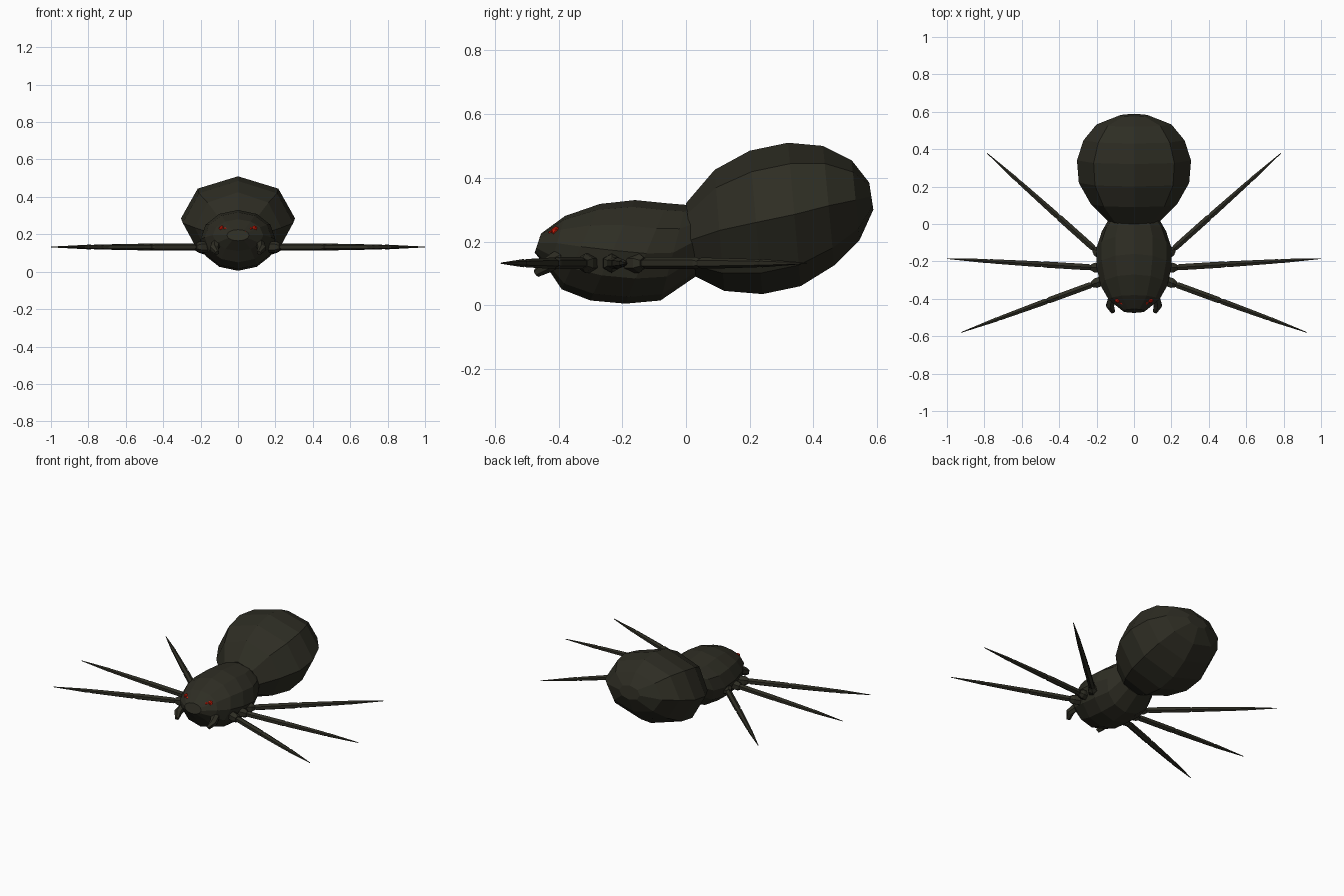
import bpy, bmesh, math
from mathutils import Vector

if "Cube" in bpy.data.objects:
    bpy.data.objects.remove(bpy.data.objects["Cube"])


def material(name, rgb):
    m = bpy.data.materials.new(name)
    m.diffuse_color = (*rgb, 1)
    m.use_nodes = True
    m.node_tree.nodes["Principled BSDF"].inputs["Base Color"].default_value = m.diffuse_color
    return m


DARK = material("dark_chitin", (0.027, 0.026, 0.017))
RED = material("eye_red", (0.62, 0.012, 0.003))


def finish(name, bm, mat):
    bmesh.ops.recalc_face_normals(bm, faces=bm.faces)
    me = bpy.data.meshes.new(name)
    bm.to_mesh(me)
    bm.free()
    me.materials.append(mat)
    ob = bpy.data.objects.new(name, me)
    bpy.context.collection.objects.link(ob)
    return ob


def loft(name, rings, mat):
    """Skin a list of equal-sided rings and cap both ends."""
    bm = bmesh.new()
    loops = [[bm.verts.new(p) for p in r] for r in rings]
    n = len(loops[0])
    for a, b in zip(loops, loops[1:]):
        for i in range(n):
            j = (i + 1) % n
            bm.faces.new((a[i], a[j], b[j], b[i]))
    bm.faces.new(loops[0])
    bm.faces.new(loops[-1])
    return finish(name, bm, mat)


def body_ring(yt, zt, yb, zb, w, n):
    """Tilted oval from a top point, a bottom point and a half width."""
    ring = []
    for i in range(n):
        a = 2 * math.pi * i / n
        c = math.cos(a)
        ring.append((w * math.sin(a), (yt + yb) / 2 + (yt - yb) / 2 * c,
                     (zt + zb) / 2 + (zt - zb) / 2 * c))
    return ring


def tube(name, stations, mat, n=6):
    """Faceted tube through (point, radius) stations."""
    pts = [Vector(p) for p, r in stations]
    rings = []
    for k, (p, r) in enumerate(stations):
        d = (pts[min(k + 1, len(pts) - 1)] - pts[max(k - 1, 0)]).normalized()
        side = d.cross(Vector((0, 0, 1))).normalized()
        up = side.cross(d)
        rings.append([pts[k] + r * (math.cos(a) * side + math.sin(a) * up)
                      for a in (2 * math.pi * (i + 0.5) / n for i in range(n))])
    return loft(name, rings, mat)


# Thorax with head
thorax = [(-0.455, 0.225, -0.475, 0.165, 0.06), (-0.38, 0.28, -0.43, 0.11, 0.135),
          (-0.27, 0.318, -0.39, 0.05, 0.178), (-0.16, 0.33, -0.30, 0.015, 0.2),
          (-0.06, 0.32, -0.19, 0.005, 0.2), (0.0, 0.315, -0.08, 0.015, 0.172),
          (0.02, 0.31, 0.03, 0.09, 0.135)]
loft("thorax", [body_ring(*r, 12) for r in thorax], DARK)

# Abdomen
abdomen = [(0.0, 0.32, 0.03, 0.09, 0.14), (0.09, 0.425, 0.12, 0.045, 0.23),
           (0.2, 0.485, 0.24, 0.035, 0.295), (0.32, 0.51, 0.36, 0.06, 0.305),
           (0.43, 0.50, 0.465, 0.125, 0.27), (0.52, 0.455, 0.545, 0.205, 0.2),
           (0.575, 0.385, 0.588, 0.30, 0.075)]
loft("abdomen", [body_ring(*r, 8) for r in abdomen], DARK)

# Legs: hip knob, two jointed segments and a pointed tip
LEGS = {"front": ((0.16, -0.30), (0.925, -0.58)),
        "middle": ((0.16, -0.236), (1.0, -0.185)),
        "rear": ((0.16, -0.18), (0.785, 0.378))}
PARTS = {"hip": [(0.0, 0.03), (0.06, 0.03), (0.085, 0.018)],
         "thigh": [(0.08, 0.013), (0.10, 0.019), (0.38, 0.019), (0.40, 0.013)],
         "shin": [(0.39, 0.012), (0.41, 0.018), (0.72, 0.013), (0.74, 0.010)],
         "foot": [(0.73, 0.009), (0.75, 0.013), (1.0, 0.002)]}
for side, s in (("right", 1), ("left", -1)):
    for leg, (a, b) in LEGS.items():
        a = Vector((s * a[0], a[1], 0.132))
        b = Vector((s * b[0], b[1], 0.132))
        for part, st in PARTS.items():
            tube(f"{leg}_{part}_{side}", [(a.lerp(b, t), r) for t, r in st], DARK)

    # Curved fangs
    tube(f"fang_{side}", [((s * 0.08, -0.37, 0.15), 0.022),
                          ((s * 0.118, -0.405, 0.145), 0.027),
                          ((s * 0.128, -0.435, 0.125), 0.024),
                          ((s * 0.112, -0.47, 0.10), 0.013)], DARK)

    # Eyes
    for i, (x, y, z, r) in enumerate([(0.088, -0.408, 0.232, 0.016),
                                      (0.066, -0.418, 0.224, 0.015),
                                      (0.036, -0.448, 0.208, 0.013)]):
        bm = bmesh.new()
        bmesh.ops.create_icosphere(bm, subdivisions=1, radius=r)
        bmesh.ops.translate(bm, verts=bm.verts, vec=(s * x, y, z))
        finish(f"eye_{i + 1}_{side}", bm, RED)
